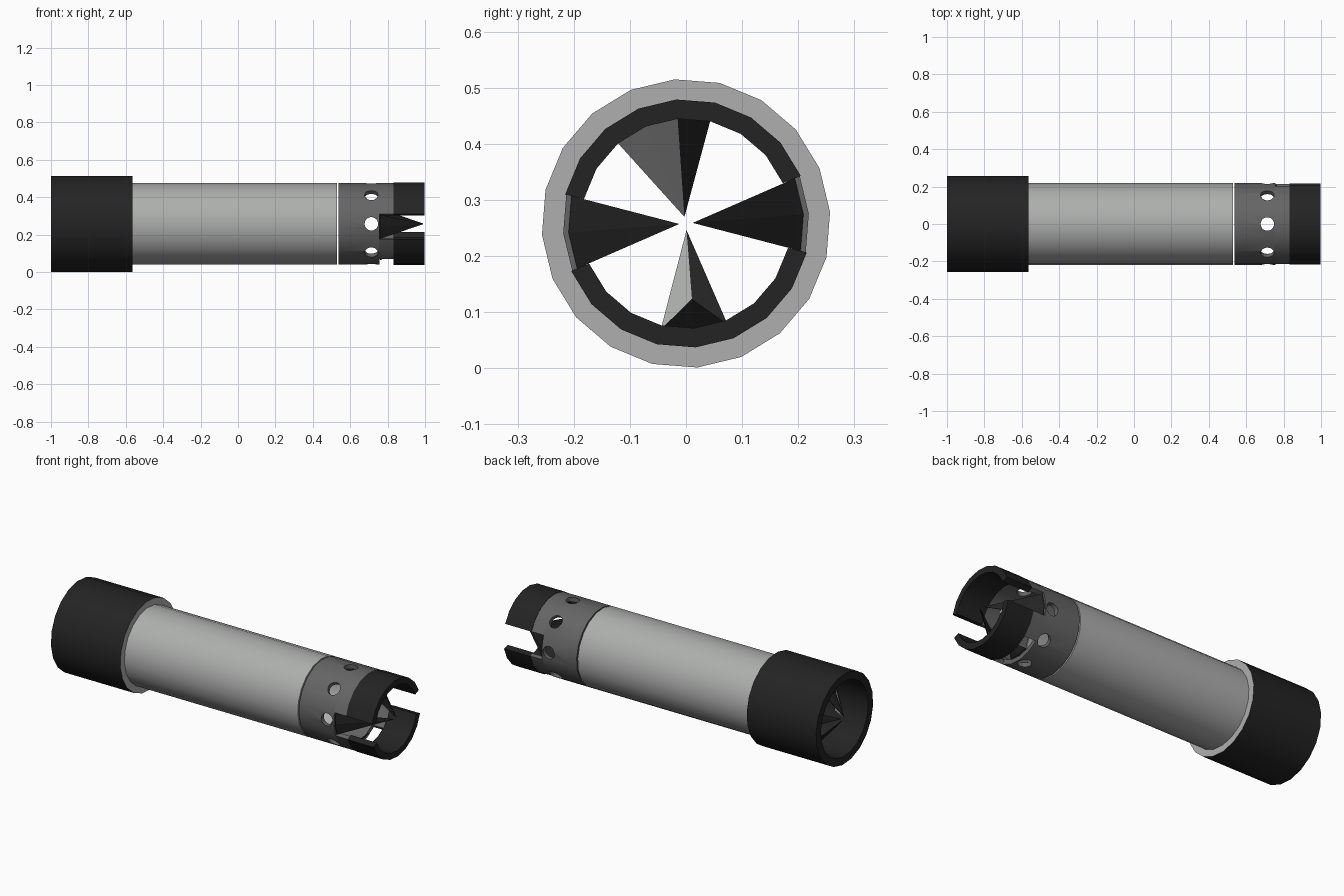
import bpy, bmesh, math
from mathutils import Vector, Matrix

if "Cube" in bpy.data.objects:
    bpy.data.objects.remove(bpy.data.objects["Cube"])

ZC, N, PHASE = 0.258, 20, 4.5   # axis height, sides, rotation of the polygon


def material(name, c):
    m = bpy.data.materials.new(name)
    m.diffuse_color = (*c, 1)
    m.use_nodes = True
    m.node_tree.nodes["Principled BSDF"].inputs["Base Color"].default_value = m.diffuse_color
    return m


LIGHT = material("light_grey", (0.42, 0.43, 0.42))
MID = material("mid_grey", (0.13, 0.13, 0.13))
BLACK = material("black", (0.017, 0.017, 0.017))


def pt(x, r, k):
    a = math.radians(PHASE + 360 / N * k)
    return Vector((x, r * math.cos(a), ZC + r * math.sin(a)))


def finish(name, bm, mats):
    bmesh.ops.recalc_face_normals(bm, faces=bm.faces)
    me = bpy.data.meshes.new(name)
    bm.to_mesh(me)
    bm.free()
    for m in mats:
        me.materials.append(m)
    ob = bpy.data.objects.new(name, me)
    bpy.context.collection.objects.link(ob)
    return ob


def smooth(ob):
    bpy.ops.object.select_all(action='DESELECT')
    ob.select_set(True)
    bpy.context.view_layer.objects.active = ob
    bpy.ops.object.shade_smooth_by_angle(angle=math.radians(30))


def ring(name, x0, x1, ro, ri, mats, k0=0, k1=N, front_mat=0):
    """Hollow ring, or part of one between polygon corners k0 and k1."""
    bm = bmesh.new()
    full = k1 - k0 == N
    secs = []
    for k in range(k0, k1 if full else k1 + 1):
        secs.append([bm.verts.new(pt(x, r, k))
                     for x, r in ((x0, ro), (x1, ro), (x1, ri), (x0, ri))])
    pairs = list(zip(secs, secs[1:])) + ([(secs[-1], secs[0])] if full else [])
    for a, b in pairs:
        for i in range(4):
            j = (i + 1) % 4
            f = bm.faces.new((a[i], a[j], b[j], b[i]))
            if i == 1:
                f.material_index = front_mat
    if not full:
        bm.faces.new(secs[0])
        bm.faces.new(secs[-1])
    ob = finish(name, bm, mats)
    smooth(ob)
    return ob


def petal(name, k0, k1, xb, xt, rt=0.012, thick=0.006, light=(), rb=0.195):
    """Thin folded wedge from the wall at xb to a tip near the axis at xt."""
    bm = bmesh.new()
    layers = []
    for d in (0, -thick):
        tip = bm.verts.new(pt(xt + d, rt, (k0 + k1) / 2))
        base = [bm.verts.new(pt(xb + d, rb, k)) for k in range(k0, k1 + 1)]
        layers.append((tip, base))
        for i in range(k1 - k0):
            f = bm.faces.new((tip, base[i], base[i + 1]))
            f.material_index = int(d == 0 and k0 + i in light)
    rims = [[t] + b for t, b in layers]
    n = len(rims[0])
    for i in range(n):
        j = (i + 1) % n
        bm.faces.new((rims[0][i], rims[0][j], rims[1][j], rims[1][i]))
    return finish(name, bm, [BLACK, LIGHT])


# rear sleeve with a pale front shoulder, and the main tube
ring("rear_sleeve", -1.0, -0.563, 0.2575, 0.213, [BLACK, LIGHT], front_mat=1)
ring("main_tube", -0.575, 0.53, 0.2195, 0.2, [LIGHT])

# collar with eight round holes
collar = ring("collar", 0.537, 0.757, 0.2195, 0.195, [MID])
bm = bmesh.new()
for i in range(4):
    rot = Matrix.Translation((0.713, 0, ZC)) @ Matrix.Rotation(math.radians(45 * i), 4, 'X')
    bmesh.ops.create_cone(bm, cap_ends=True, segments=24, radius1=0.036,
                          radius2=0.036, depth=0.6, matrix=rot)
cutter = finish("hole_cutter", bm, [MID])
cutter.hide_render = True
mod = collar.modifiers.new("holes", 'BOOLEAN')
mod.operation, mod.object, mod.solver = 'DIFFERENCE', cutter, 'EXACT'
mod.use_self = True
bpy.ops.object.select_all(action='DESELECT')
bpy.context.view_layer.objects.active = collar
collar.select_set(True)
bpy.ops.object.modifier_apply(modifier=mod.name)
bpy.data.objects.remove(cutter)
smooth(collar)

# collar tabs that carry the claws
for i, (a, b) in enumerate(((1, 9), (11, 13), (17, 19))):
    ring(f"collar_tab_{i + 1}", 0.757, 0.832, 0.2195, 0.195, [MID], a, b)

# upper and lower claws, open at both sides
ring("upper_claw", 0.832, 0.997, 0.2215, 0.187, [BLACK], 1, 9)
ring("lower_claw", 0.832, 0.997, 0.2215, 0.187, [BLACK], 11, 19)

# folded petals at the front
petal("front_petal_near", 9, 11, 0.76, 0.992, rb=0.21)
petal("front_petal_far", 19, 21, 0.76, 0.992, rb=0.21)
petal("front_petal_bottom", 14, 16, 0.765, 0.82, rt=0.135)

# folded petals inside the rear sleeve
petal("rear_petal_top", 4, 7, -0.8, -0.985, light=(5, 6), rb=0.213)
petal("rear_petal_bottom", 14, 16, -0.8, -0.985, light=(14,), rb=0.213)
petal("rear_petal_near", 9, 11, -0.8, -0.985, light=(9, 10), rb=0.213)
petal("rear_petal_far", 19, 21, -0.8, -0.985, light=(19, 20), rb=0.213)
